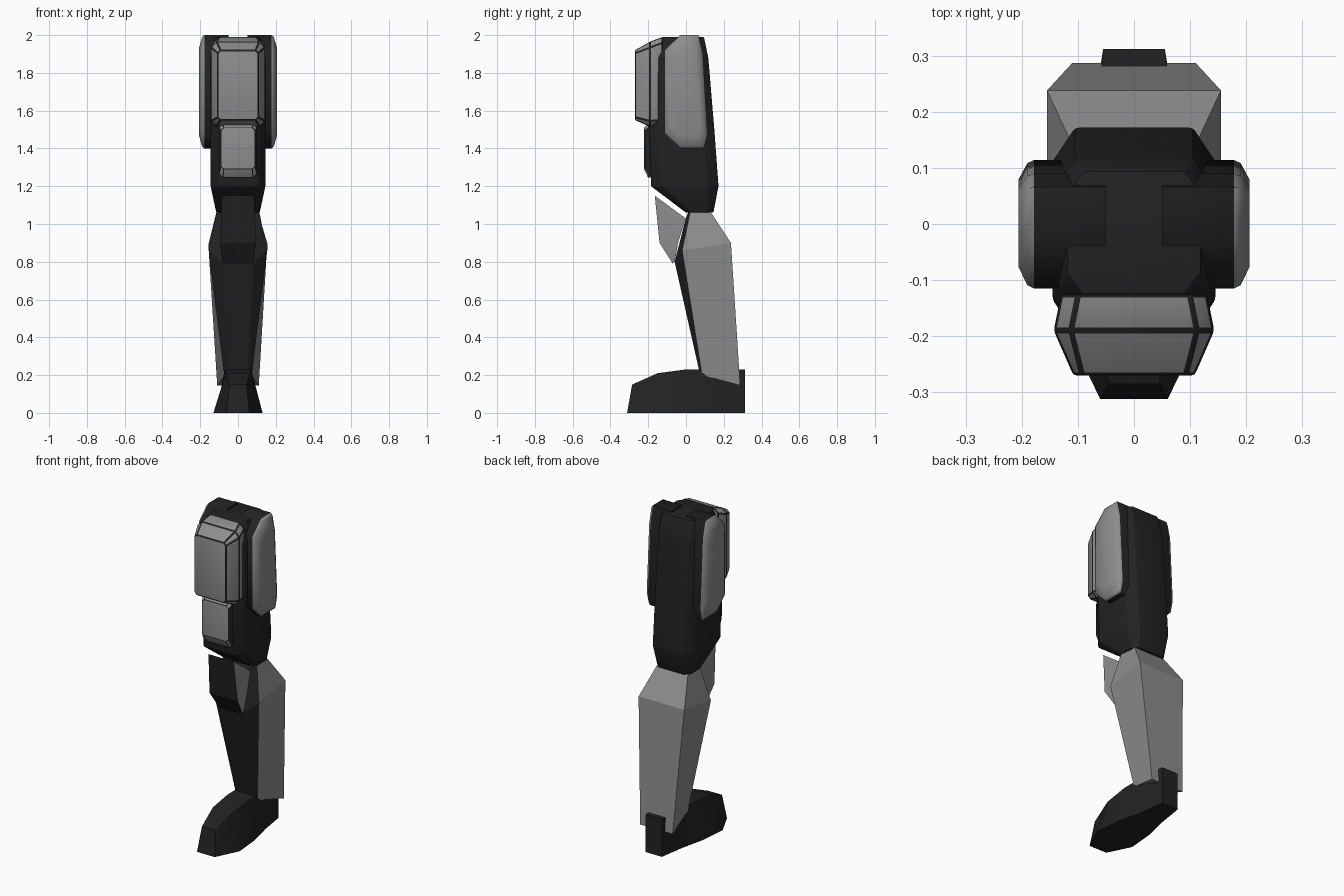
import bpy, bmesh, math
from mathutils import Vector

if "Cube" in bpy.data.objects:
    bpy.data.objects.remove(bpy.data.objects["Cube"])


def material(name, v):
    m = bpy.data.materials.new(name)
    m.diffuse_color = (v, v, v, 1)
    m.use_nodes = True
    m.node_tree.nodes["Principled BSDF"].inputs["Base Color"].default_value = m.diffuse_color
    return m


DARK = material("charcoal", 0.016)
GREY = material("armour grey", 0.27)


def loft(name, rings, rule=lambda n, c: 0, bevel=0.0, angle=30):
    """Bridge equal-length rings of points, cap both ends, colour faces by rule."""
    bm = bmesh.new()
    vs = [[bm.verts.new(p) for p in r] for r in rings]
    n = len(vs[0])
    for a, b in zip(vs, vs[1:]):
        for i in range(n):
            j = (i + 1) % n
            bm.faces.new((a[i], a[j], b[j], b[i]))
    bm.faces.new(vs[0])
    bm.faces.new(vs[-1])
    bmesh.ops.recalc_face_normals(bm, faces=bm.faces)
    bm.normal_update()
    for f in bm.faces:
        f.material_index = rule(f.normal, f.calc_center_median())
    if bevel:
        bmesh.ops.bevel(bm, geom=bm.edges[:], offset=bevel, segments=2,
                        profile=0.5, affect='EDGES', clamp_overlap=True)
    me = bpy.data.meshes.new(name)
    bm.to_mesh(me)
    bm.free()
    me.materials.append(DARK)
    me.materials.append(GREY)
    ob = bpy.data.objects.new(name, me)
    bpy.context.collection.objects.link(ob)
    bpy.context.view_layer.objects.active = ob
    ob.select_set(True)
    bpy.ops.object.shade_smooth_by_angle(angle=math.radians(angle))
    ob.select_set(False)
    return ob


def mirrored(half):
    """Close a half outline across the centre plane."""
    return half + [(-x, y, z) for x, y, z in reversed(half)]


def octagon(z, w, y0, y1, cx, cy):
    return mirrored([(w - cx, y0, z), (w, y0 + cy, z), (w, y1 - cy, z), (w - cx, y1, z)])


# Thigh core: chamfered column leaning slightly back towards the knee
loft("thigh", [
    octagon(1.06, 0.115, 0.0, 0.145, 0.03, 0.03),
    octagon(1.2, 0.145, -0.185, 0.172, 0.04, 0.06),
    octagon(1.5, 0.145, -0.195, 0.15, 0.04, 0.06),
    octagon(1.88, 0.145, -0.19, 0.118, 0.04, 0.06),
    octagon(1.99, 0.12, -0.125, 0.095, 0.03, 0.04)], bevel=0.006)

# Front thigh armour
def plate_ring(y, w, z0, z1, c):
    return mirrored([(w - c, y, z0), (w, y, z0 + c), (w, y, z1 - c), (w - c, y, z1)])

loft("thigh_front_plate", [
    plate_ring(-0.125, 0.13, 1.52, 1.99, 0.03),
    plate_ring(-0.19, 0.143, 1.515, 1.965, 0.03),
    plate_ring(-0.27, 0.108, 1.55, 1.92, 0.015)],
    rule=lambda n, c: 1, bevel=0.006)

# Small plate above the knee, with dark flanks
loft("thigh_lower_plate", [
    plate_ring(-0.17, 0.1, 1.245, 1.53, 0.02),
    plate_ring(-0.2, 0.1, 1.245, 1.53, 0.02),
    plate_ring(-0.222, 0.09, 1.29, 1.51, 0.015)],
    rule=lambda n, c: 0 if abs(n.x) > 0.85 else 1, bevel=0.003)

# Hip side panels: dark block with a grey domed outer face
OUTLINE = [(-0.115, 1.48), (-0.03, 1.4), (0.095, 1.4), (0.114, 1.47),
           (0.09, 1.9), (0.066, 2.0), (-0.03, 2.0), (-0.115, 1.92)]

def panel_ring(x, sy, sz):
    return [(x, 0.005 + (y - 0.005) * sy, 1.7 + (z - 1.7) * sz) for y, z in OUTLINE]

for side, s in (("right", 1), ("left", -1)):
    loft(side + "_side_panel", [
        panel_ring(0.05 * s, 1, 1), panel_ring(0.178 * s, 1, 1),
        panel_ring(0.19 * s, 0.95, 0.96), panel_ring(0.206 * s, 0.68, 0.78)],
        rule=lambda n, c: 1 if abs(c.x) > 0.18 else 0, angle=50)

# Calf: dark shin in front, grey shell wrapped around sides and back
def calf_rule(n, c):
    return 1 if c.y > 0.09 or (abs(n.x) > 0.8 and c.y > 0.06) else 0

loft("calf", [
    mirrored([(0.05, 0.075, 0.2), (0.072, 0.085, 0.2), (0.11, 0.287, 0.145)]),
    mirrored([(0.085, -0.06, 0.8), (0.155, -0.02, 0.86), (0.155, 0.238, 0.9)]),
    mirrored([(0.085, 0.0, 1.035), (0.105, 0.03, 1.1), (0.1, 0.12, 1.08)])],
    rule=calf_rule, angle=15)

# Knee guard: dark front with grey wedge flanks
loft("knee_guard", [
    mirrored([(0.08, -0.07, 0.79), (0.08, -0.06, 0.8)]),
    mirrored([(0.095, -0.14, 0.9), (0.09, -0.042, 0.9)]),
    mirrored([(0.085, -0.165, 1.15), (0.085, -0.002, 1.03)])],
    rule=lambda n, c: 1 if abs(n.x) > 0.7 else 0, angle=15)

# Foot: wide ball, narrow heel, sloping toe
FOOT = [  # bottom y, bottom half width, top y, top half width, top z
    (-0.312, 0.06, -0.285, 0.045, 0.15), (-0.17, 0.13, -0.15, 0.065, 0.21),
    (0.0, 0.115, 0.0, 0.07, 0.23), (0.15, 0.08, 0.15, 0.07, 0.23),
    (0.312, 0.055, 0.312, 0.055, 0.23)]
loft("foot", [mirrored([(wb, yb, 0), (wt, yt, zt)]) for yb, wb, yt, wt, zt in FOOT],
     angle=40)
